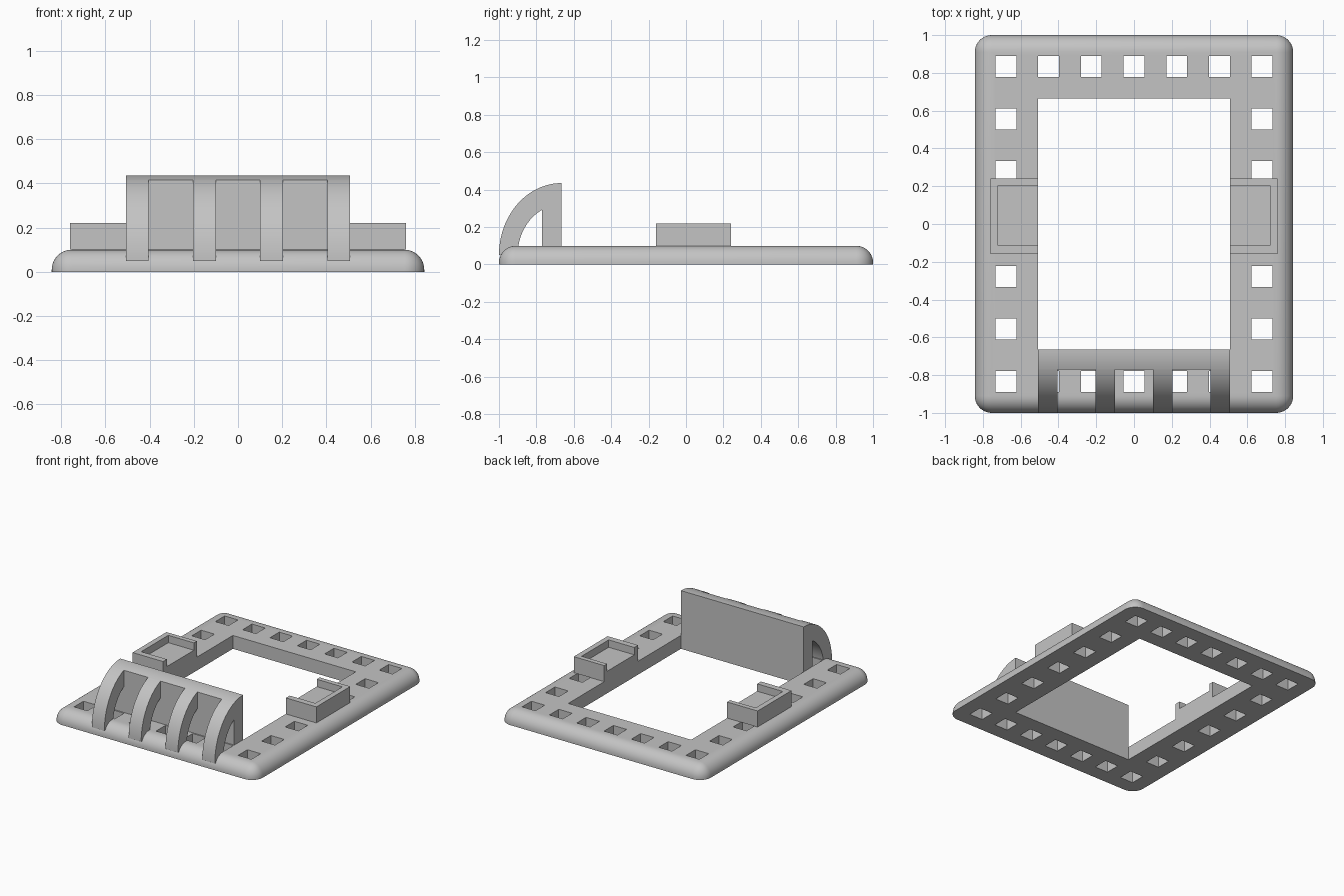
import bpy, bmesh, math
from mathutils import Matrix, Vector

cube = bpy.data.objects.get("Cube")
if cube:
    bpy.data.objects.remove(cube, do_unlink=True)

GREY = (0.55, 0.55, 0.55, 1)
mat = bpy.data.materials.new("plain grey")
mat.use_nodes = True
mat.diffuse_color = GREY
mat.node_tree.nodes["Principled BSDF"].inputs["Base Color"].default_value = GREY


def add_box(bm, lo, hi):
    lo, hi = Vector(lo), Vector(hi)
    place = Matrix.Translation((lo + hi) / 2) @ Matrix.Diagonal((*(hi - lo), 1))
    bmesh.ops.create_cube(bm, size=1, matrix=place)


def add_prism(bm, profile, x0, x1):
    """Extrude a (y, z) outline from x0 to x1."""
    face = bm.faces.new([bm.verts.new((x0, y, z)) for y, z in profile])
    side = bmesh.ops.extrude_face_region(bm, geom=[face])["geom"]
    moved = [v for v in side if isinstance(v, bmesh.types.BMVert)]
    bmesh.ops.translate(bm, verts=moved, vec=(x1 - x0, 0, 0))


def make(name, bm):
    bmesh.ops.recalc_face_normals(bm, faces=bm.faces)
    mesh = bpy.data.meshes.new(name)
    bm.to_mesh(mesh)
    bm.free()
    mesh.materials.append(mat)
    obj = bpy.data.objects.new(name, mesh)
    bpy.context.collection.objects.link(obj)
    return obj


def activate(obj):
    bpy.ops.object.select_all(action='DESELECT')
    obj.select_set(True)
    bpy.context.view_layer.objects.active = obj


def cut(obj, bm):
    cutter = make("cutter", bm)
    cutter.hide_render = True
    mod = obj.modifiers.new("cut", 'BOOLEAN')
    mod.operation, mod.solver, mod.object = 'DIFFERENCE', 'EXACT', cutter
    activate(obj)
    bpy.ops.object.modifier_apply(modifier=mod.name)
    bpy.data.objects.remove(cutter, do_unlink=True)


def smooth(obj):
    activate(obj)
    bpy.ops.object.shade_smooth_by_angle(angle=math.radians(30))


# Base frame with rounded sides and top edge
TOP, OPEN_X, OPEN_Y = 0.1, 0.508, 0.665
bm = bmesh.new()
add_box(bm, (-0.843, -1, 0), (0.843, 1, TOP))
edges = [e for e in bm.edges if max(v.co.z for v in e.verts) > 0.01]
bmesh.ops.bevel(bm, geom=edges, offset=0.09, segments=10, profile=0.5, affect='EDGES')
frame = make("base_frame", bm)

# Central opening and the ring of square holes
bm = bmesh.new()
add_box(bm, (-OPEN_X, -OPEN_Y, -1), (OPEN_X, OPEN_Y, 1))
HALF = 0.055
for i in range(-3, 4):
    for j in range(-3, 4):
        if abs(i) == 3 or abs(j) == 3:
            x, y = i * 0.226, j * 0.278
            add_box(bm, (x - HALF, y - HALF, -1), (x + HALF, y + HALF, 1))
cut(frame, bm)
smooth(frame)

# Side trays, open towards the central opening
for side, label in ((1, "left"), (-1, "right")):
    def span(a, b):
        return sorted((side * a, side * b))
    x0, x1 = span(OPEN_X, 0.76)
    bm = bmesh.new()
    add_box(bm, (x0, -0.16, TOP), (x1, 0.24, 0.22))
    tray = make(label + "_tray", bm)
    x0, x1 = span(0.4, 0.72)
    bm = bmesh.new()
    add_box(bm, (x0, -0.115, 0.165), (x1, 0.205, 0.4))
    cut(tray, bm)

# Front hood: an upright wall and four curved ribs
CY, CZ = -OPEN_Y, 0.05
OUTER, INNER, STRETCH, DEPTH = 0.335, 0.235, 1.15, 0.105


def arc(radius, start, end, steps=24):
    angles = [start + (end - start) * k / steps for k in range(steps + 1)]
    return [(CY - radius * math.sin(a), CZ + radius * STRETCH * math.cos(a)) for a in angles]


wall_outline = [(CY, CZ)] + arc(OUTER, 0, math.asin(DEPTH / OUTER), 8) + [(CY - DEPTH, CZ)]
bm = bmesh.new()
add_prism(bm, wall_outline, -OPEN_X, OPEN_X)
smooth(make("hood_wall", bm))

rib_outline = (arc(OUTER, math.asin(DEPTH / OUTER), math.pi / 2)
               + arc(INNER, math.pi / 2, math.asin(DEPTH / INNER)))
RIB = 0.103
for k in range(4):
    x = -OPEN_X + k * (2 * OPEN_X - RIB) / 3
    bm = bmesh.new()
    add_prism(bm, rib_outline, x, x + RIB)
    smooth(make(f"hood_rib_{k + 1}", bm))
